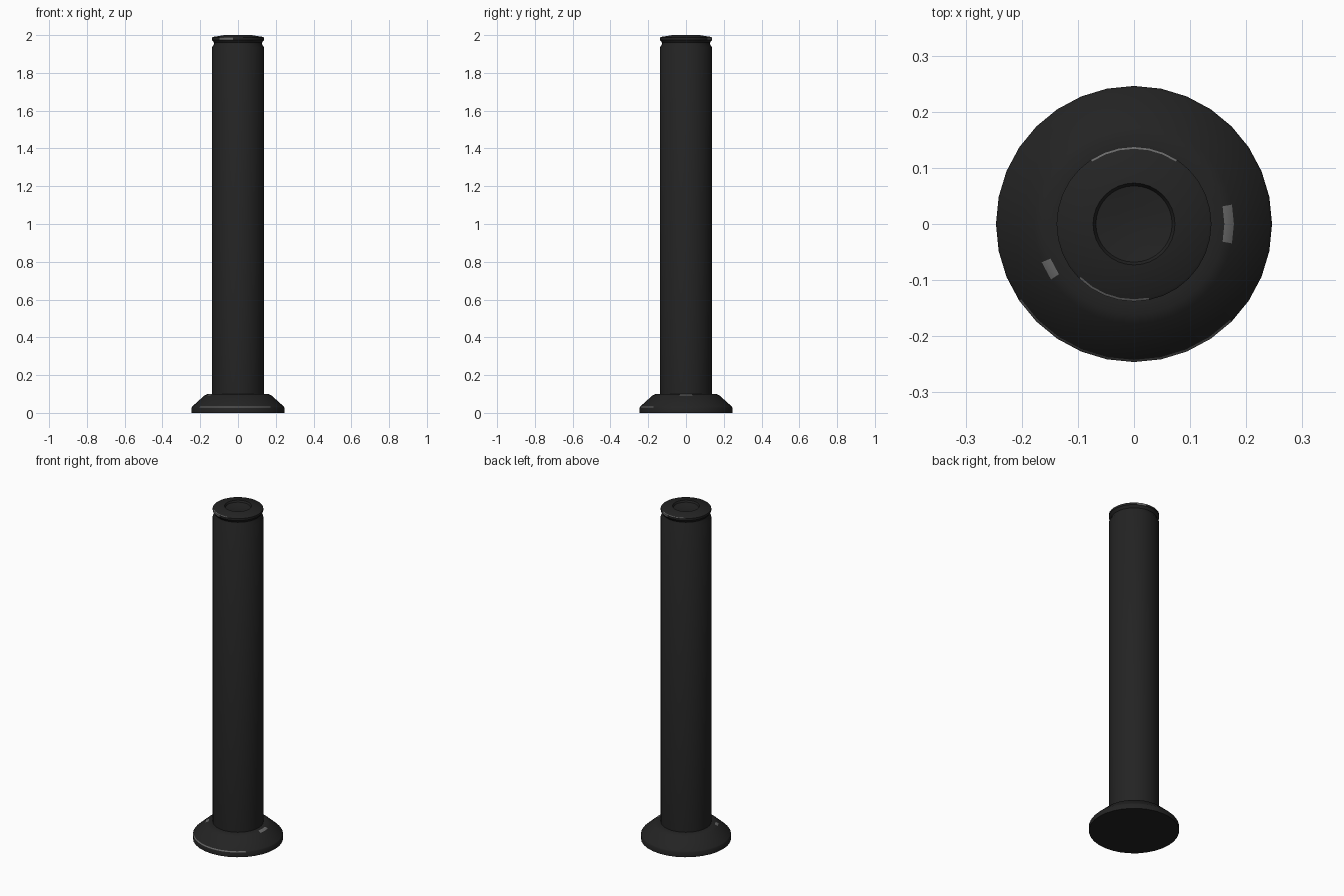
import bpy, bmesh, math

if "Cube" in bpy.data.objects:
    bpy.data.objects.remove(bpy.data.objects["Cube"])

SIDES = 32

def material(name, v):
    m = bpy.data.materials.new(name)
    m.diffuse_color = (v, v, v, 1)
    m.use_nodes = True
    m.node_tree.nodes["Principled BSDF"].inputs["Base Color"].default_value = m.diffuse_color
    return m

black = material("black_paint", 0.017)
worn = material("worn_metal", 0.14)

def lathe(name, profile, chips):
    """Spin (radius, z) points; chips = (ring, start_deg, end_deg) coloured as worn."""
    bm = bmesh.new()
    rings = []
    for r, z in profile:
        if r == 0:
            rings.append([bm.verts.new((0, 0, z))] * SIDES)
        else:
            rings.append([bm.verts.new((r * math.cos(i * math.tau / SIDES),
                                        r * math.sin(i * math.tau / SIDES), z))
                          for i in range(SIDES)])
    for k in range(len(rings) - 1):
        a, b = rings[k], rings[k + 1]
        for i in range(SIDES):
            j = (i + 1) % SIDES
            f = bm.faces.new(list(dict.fromkeys((a[i], a[j], b[j], b[i]))))
            mid = (i + 0.5) * 360 / SIDES
            f.material_index = int(any(c == k and s <= mid <= e for c, s, e in chips))
    bmesh.ops.recalc_face_normals(bm, faces=bm.faces)
    me = bpy.data.meshes.new(name)
    bm.to_mesh(me)
    bm.free()
    me.materials.append(black)
    me.materials.append(worn)
    ob = bpy.data.objects.new(name, me)
    bpy.context.collection.objects.link(ob)
    bpy.ops.object.select_all(action='DESELECT')
    ob.select_set(True)
    bpy.context.view_layer.objects.active = ob
    bpy.ops.object.shade_smooth_by_angle(angle=math.radians(35))
    return ob

# Flared foot, with scuffs on the lip and on the upper edge
lathe("base_flange",
      [(0, 0), (0.246, 0), (0.246, 0.028), (0.242, 0.034), (0.178, 0.092),
       (0.161, 0.1), (0.137, 0.1)],
      [(2, 215, 315), (4, 0, 11), (4, 349, 360), (4, 197, 214)])

# Post with a groove below the cap and a dished top
lathe("post",
      [(0.138, 0.09), (0.138, 1.935), (0.127, 1.952), (0.127, 1.96), (0.138, 1.975),
       (0.138, 1.987), (0.134, 1.99), (0.073, 2.0), (0.068, 1.99), (0.035, 1.985), (0, 1.983)],
      [(4, 225, 260), (5, 60, 125), (5, 225, 280), (4, 60, 75)])
